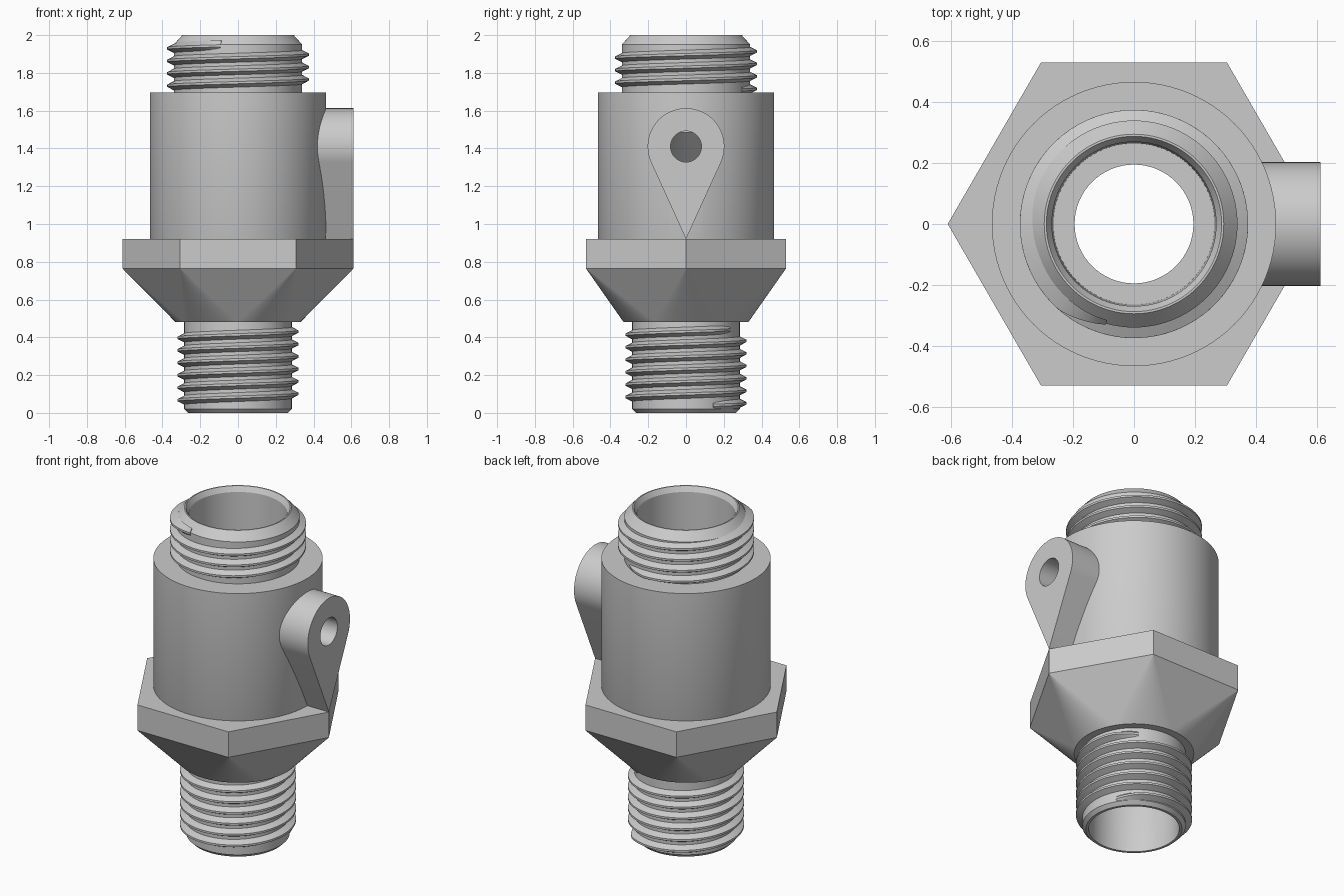
import bpy, bmesh
from math import sin, cos, tau, radians, acos, pi

if "Cube" in bpy.data.objects:
    bpy.data.objects.remove(bpy.data.objects["Cube"], do_unlink=True)

SEGS = 96
grey = bpy.data.materials.new("plain grey")
grey.use_nodes = True
grey.diffuse_color = (0.6, 0.6, 0.6, 1)
bsdf = next(n for n in grey.node_tree.nodes if n.type == 'BSDF_PRINCIPLED')
bsdf.inputs["Base Color"].default_value = grey.diffuse_color


def to_object(name, bm):
    bmesh.ops.recalc_face_normals(bm, faces=bm.faces)
    mesh = bpy.data.meshes.new(name)
    bm.to_mesh(mesh)
    bm.free()
    obj = bpy.data.objects.new(name, mesh)
    bpy.context.collection.objects.link(obj)
    return obj


def circle(r, z, count):
    return [(r * cos(tau * i / count), r * sin(tau * i / count), z) for i in range(count)]


def bridge(bm, a, b):
    for i in range(len(a)):
        j = (i + 1) % len(a)
        bm.faces.new((a[i], a[j], b[j], b[i]))


def lathe(name, profile, ring=True):
    """Spin (radius, z) points; ring closes the section, otherwise the ends are capped."""
    bm = bmesh.new()
    loops = [[bm.verts.new(p) for p in circle(r, z, SEGS)] for r, z in profile]
    for a, b in zip(loops, loops[1:]):
        bridge(bm, a, b)
    if ring:
        bridge(bm, loops[-1], loops[0])
    else:
        bm.faces.new(loops[0])
        bm.faces.new(loops[-1])
    return to_object(name, bm)


def prism_x(name, outline, x0, x1):
    """Extrude a (y, z) outline along x."""
    bm = bmesh.new()
    a, b = [[bm.verts.new((x, y, z)) for y, z in outline] for x in (x0, x1)]
    bridge(bm, a, b)
    bm.faces.new(a)
    bm.faces.new(b)
    return to_object(name, bm)


def cut(obj, cutter):
    cutter.hide_render = True
    mod = obj.modifiers.new("cut", 'BOOLEAN')
    mod.operation, mod.solver, mod.object = 'DIFFERENCE', 'EXACT', cutter
    bpy.context.view_layer.update()
    graph = bpy.context.evaluated_depsgraph_get()
    mesh = bpy.data.meshes.new_from_object(obj.evaluated_get(graph))
    obj.modifiers.clear()
    obj.data = mesh


def finish(obj, smooth=True):
    obj.data.materials.clear()
    obj.data.materials.append(grey)
    if smooth:
        bpy.ops.object.select_all(action='DESELECT')
        obj.select_set(True)
        bpy.context.view_layer.objects.active = obj
        bpy.ops.object.shade_smooth_by_angle(angle=radians(30))


def thread(name, root, crest, z0, start, turns, pitch=0.066):
    """Right-handed ridge with run-out at both ends."""
    bm = bmesh.new()
    steps = int(turns * 72)
    prev = None
    for i in range(steps + 1):
        t = turns * i / steps
        a = radians(start) + tau * t
        z = z0 + pitch * t
        fade = min(1, 0.15 + min(t, turns - t) * 12)
        top = root + (crest - root) * fade
        section = ((root - 0.01, -0.03), (top, -0.006), (top, 0.006), (root - 0.01, 0.03))
        loop = [bm.verts.new((r * cos(a), r * sin(a), z + h)) for r, h in section]
        if prev:
            bridge(bm, prev, loop)
        else:
            bm.faces.new(loop)
        prev = loop
    bm.faces.new(prev)
    finish(to_object(name, bm))


# Hollow body: outside from bottom to top, then the bore back down
body = lathe("body", [
    (0.265, 0), (0.285, 0.02), (0.285, 0.48), (0.31, 0.5), (0.45, 0.76),
    (0.467, 0.8), (0.467, 1.695), (0.34, 1.695), (0.34, 1.95), (0.295, 2),
    (0.288, 2), (0.27, 1.97), (0.265, 1.65), (0.195, 1.65), (0.195, 1.485),
    (0.37, 1.31), (0.37, 0.75), (0.25, 0.5), (0.25, 0)])

# Hexagonal flange blending down to a round neck
bm = bmesh.new()
for point in circle(0.612, 0.92, 6) + circle(0.612, 0.765, 6) + circle(0.33, 0.48, SEGS):
    bm.verts.new(point)
bmesh.ops.convex_hull(bm, input=bm.verts)
flange = to_object("hex_flange", bm)
flange_cutter = lathe("flange_cutter", [(0.27, 0.4), (0.27, 0.5), (0.4, 0.77), (0.4, 1)], ring=False)
cut(flange, flange_cutter)

# Teardrop side lug with a round hole through to the chamber
lug_z, lug_r, tip_z = 1.41, 0.203, 0.92
tangent = acos(lug_r / (lug_z - tip_z))
outline = [(0, tip_z)]
for i in range(49):
    a = -pi / 2 + tangent + (tau - 2 * tangent) * i / 48
    outline.append((lug_r * cos(a), lug_z + lug_r * sin(a)))
lug = prism_x("side_lug", outline, 0.4, 0.612)

drill_outline = [(x, lug_z + y) for x, y, _ in circle(0.082, 0, 48)]
drill = prism_x("drill", drill_outline, 0.1, 0.8)
for part in (body, lug):
    cut(part, drill)
for helper in (drill, flange_cutter):
    bpy.data.objects.remove(helper, do_unlink=True)

finish(body)
finish(lug)
finish(flange, smooth=False)

# Screw threads
thread("upper_thread", 0.338, 0.375, 1.71, 60, 3.54)
thread("lower_thread", 0.283, 0.32, 0.04, 30, 6.07)
